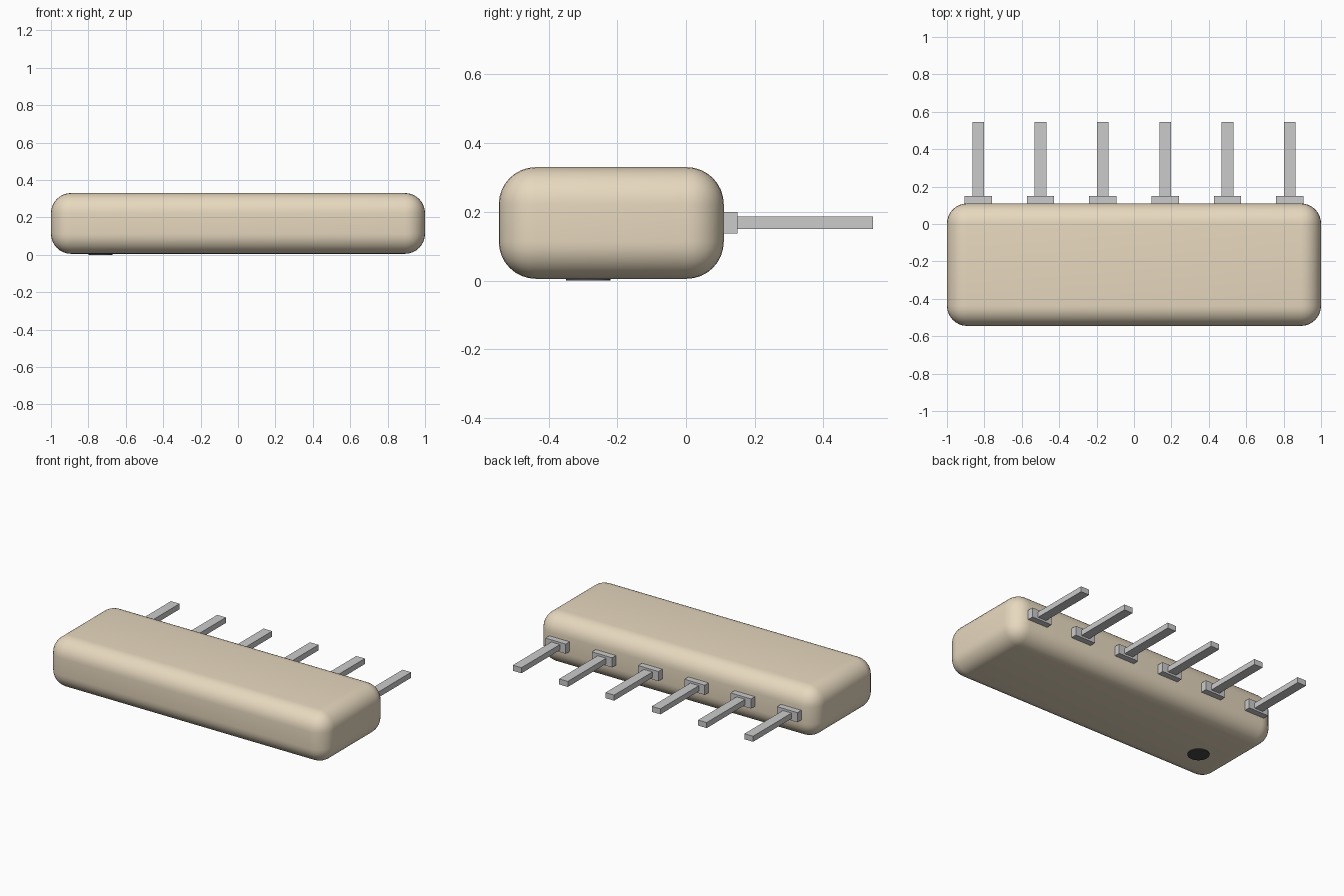
import bpy
import bmesh
from mathutils import Matrix, Vector

if "Cube" in bpy.data.objects:
    bpy.data.objects.remove(bpy.data.objects["Cube"])


def material(name, color):
    mat = bpy.data.materials.new(name)
    mat.diffuse_color = (*color, 1)
    mat.use_nodes = True
    mat.node_tree.nodes["Principled BSDF"].inputs["Base Color"].default_value = mat.diffuse_color
    return mat


def add_object(name, bm, mat=None):
    mesh = bpy.data.meshes.new(name)
    bm.to_mesh(mesh)
    bm.free()
    ob = bpy.data.objects.new(name, mesh)
    bpy.context.collection.objects.link(ob)
    if mat:
        mesh.materials.append(mat)
    return ob


def add_box(bm, lo, hi):
    lo, hi = Vector(lo), Vector(hi)
    mat = Matrix.Translation((lo + hi) / 2) @ Matrix.Diagonal((*(hi - lo), 1))
    bmesh.ops.create_cube(bm, size=1, matrix=mat)


# Moulded body with every edge rounded
bm = bmesh.new()
add_box(bm, (-1, -0.545, 0.005), (1, 0.11, 0.33))
bmesh.ops.bevel(bm, geom=bm.edges[:], offset=0.108, offset_type='OFFSET',
                segments=8, profile=0.5, affect='EDGES')
body = add_object("body", bm, material("tan_coating", (0.80, 0.69, 0.52)))
bpy.context.view_layer.objects.active = body
body.select_set(True)
bpy.ops.object.shade_smooth_by_angle()
body.select_set(False)

# Row of leads, each with a wider shoulder at the body
for i in range(6):
    x = -0.833 + i * 0.3332
    bm = bmesh.new()
    add_box(bm, (x - 0.073, 0.10, 0.137), (x + 0.073, 0.15, 0.20))
    add_object(f"lead_shoulder_{i + 1}", bm)
    bm = bmesh.new()
    add_box(bm, (x - 0.031, 0.14, 0.15), (x + 0.031, 0.545, 0.186))
    add_object(f"lead_pin_{i + 1}", bm)

# Thin marker dot under the first lead's end
bm = bmesh.new()
bmesh.ops.create_cone(bm, cap_ends=True, segments=32, radius1=0.065,
                      radius2=0.065, depth=0.01,
                      matrix=Matrix.Translation((-0.735, -0.285, 0.005)))
add_object("marker_dot", bm, material("dark_ink", (0.06, 0.06, 0.06)))
